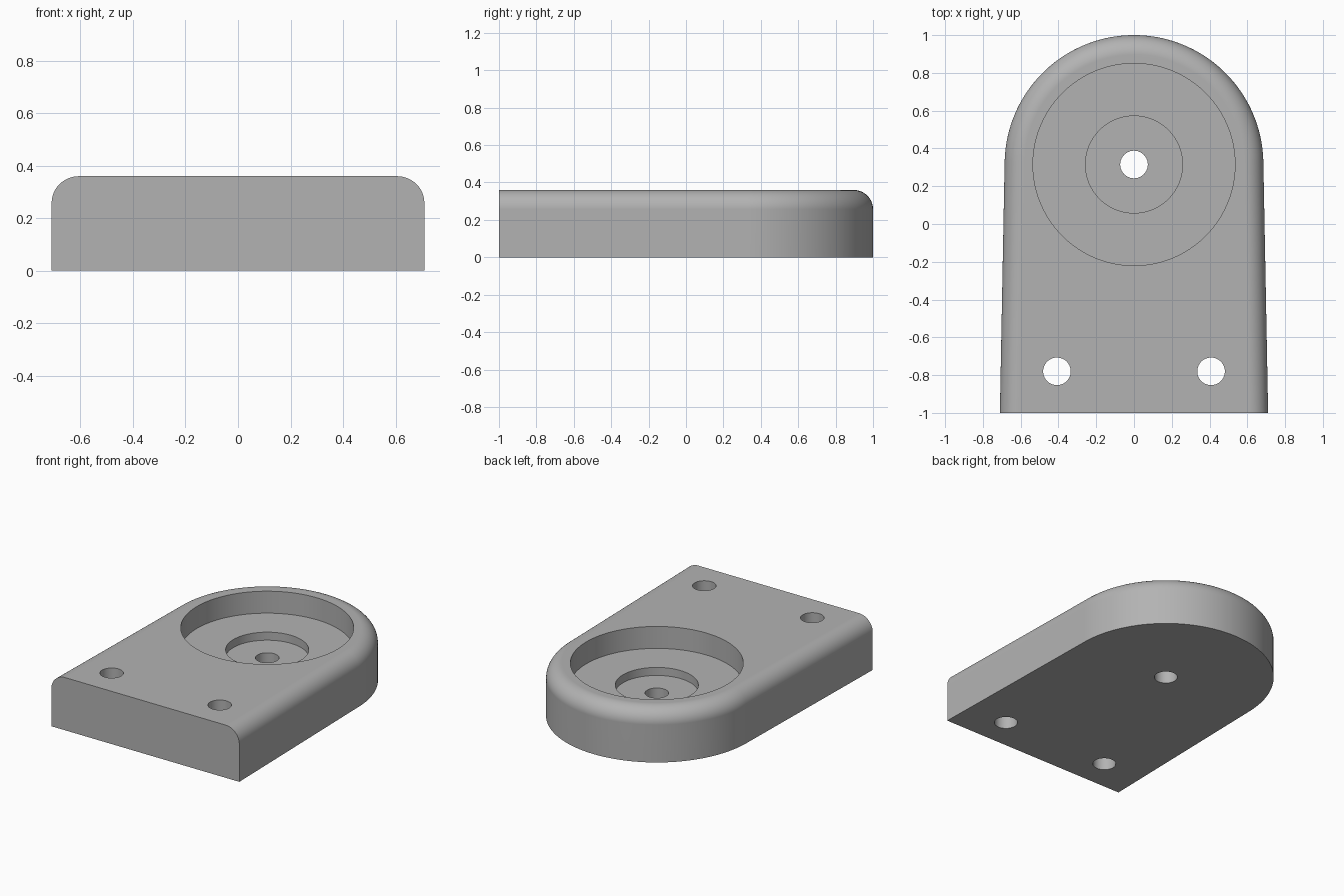
import bpy
import bmesh
import math

cube = bpy.data.objects.get("Cube")
if cube:
    bpy.data.objects.remove(cube, do_unlink=True)

HEIGHT = 0.36
FILLET = 0.103
RADIUS = 0.685
CENTRE = 0.315      # y of the rounded end and its pocket
TAPER = 0.019       # lean of the side walls, in radians
HOLE = 0.073

grey = bpy.data.materials.new("plain grey")
grey.use_nodes = True
grey.diffuse_color = (0.45, 0.45, 0.45, 1)
grey.node_tree.nodes["Principled BSDF"].inputs["Base Color"].default_value = grey.diffuse_color


def loft(name, rings):
    """Closed solid skinned through rings of equal length."""
    bm = bmesh.new()
    loops = [[bm.verts.new(p) for p in ring] for ring in rings]
    n = len(loops[0])
    for low, high in zip(loops, loops[1:]):
        for i in range(n):
            j = (i + 1) % n
            bm.faces.new((low[i], low[j], high[j], high[i]))
    bm.faces.new(loops[0][::-1])
    bm.faces.new(loops[-1])
    bmesh.ops.recalc_face_normals(bm, faces=bm.faces)
    mesh = bpy.data.meshes.new(name)
    bm.to_mesh(mesh)
    bm.free()
    mesh.materials.append(grey)
    obj = bpy.data.objects.new(name, mesh)
    bpy.context.collection.objects.link(obj)
    return obj


def outline(inset, z, steps=96):
    """Rounded-end outline, inset everywhere except along the flat front."""
    r = RADIUS - inset
    corner = (r + (1 + CENTRE) * math.sin(TAPER)) / math.cos(TAPER)
    angles = [TAPER + (math.pi - 2 * TAPER) * i / steps for i in range(steps + 1)]
    arc = [(r * math.cos(a), CENTRE + r * math.sin(a), z) for a in angles]
    return [(corner, -1, z)] + arc + [(-corner, -1, z)]


def turned_cutter(name, x, y, profile, steps=96):
    """Stepped round cutter from (radius, z) pairs."""
    turn = [math.tau * i / steps for i in range(steps)]
    return loft(name, [[(x + r * math.cos(a), y + r * math.sin(a), z) for a in turn]
                       for r, z in profile])


# Plate with a quarter-round top edge
rings = [outline(0, 0)]
for i in range(13):
    a = math.pi / 2 * i / 12
    rings.append(outline(FILLET * (1 - math.cos(a)),
                         HEIGHT - FILLET + FILLET * math.sin(a)))
plate = loft("mounting_plate", rings)

# Stepped pocket with its centre hole, and two fixing holes
cutters = [turned_cutter("pocket_cutter", 0, CENTRE,
                         [(HOLE, -0.1), (HOLE, 0.155), (0.257, 0.155),
                          (0.257, 0.21), (0.535, 0.21), (0.535, 0.5)])]
for side in (-1, 1):
    cutters.append(turned_cutter("fixing_hole_cutter", side * 0.408, -0.78,
                                 [(HOLE, -0.1), (HOLE, 0.5)], 64))

bpy.ops.object.select_all(action="DESELECT")
plate.select_set(True)
bpy.context.view_layer.objects.active = plate
for cutter in cutters:
    cutter.hide_render = True
    cut = plate.modifiers.new("cut", "BOOLEAN")
    cut.operation = "DIFFERENCE"
    cut.solver = "EXACT"
    cut.object = cutter
    bpy.ops.object.modifier_apply(modifier=cut.name)
    bpy.data.objects.remove(cutter, do_unlink=True)

# Smooth curves, with flat faces kept flat
bpy.ops.object.shade_smooth_by_angle(angle=math.radians(30))
weighted = plate.modifiers.new("flat_face_normals", "WEIGHTED_NORMAL")
weighted.keep_sharp = True
